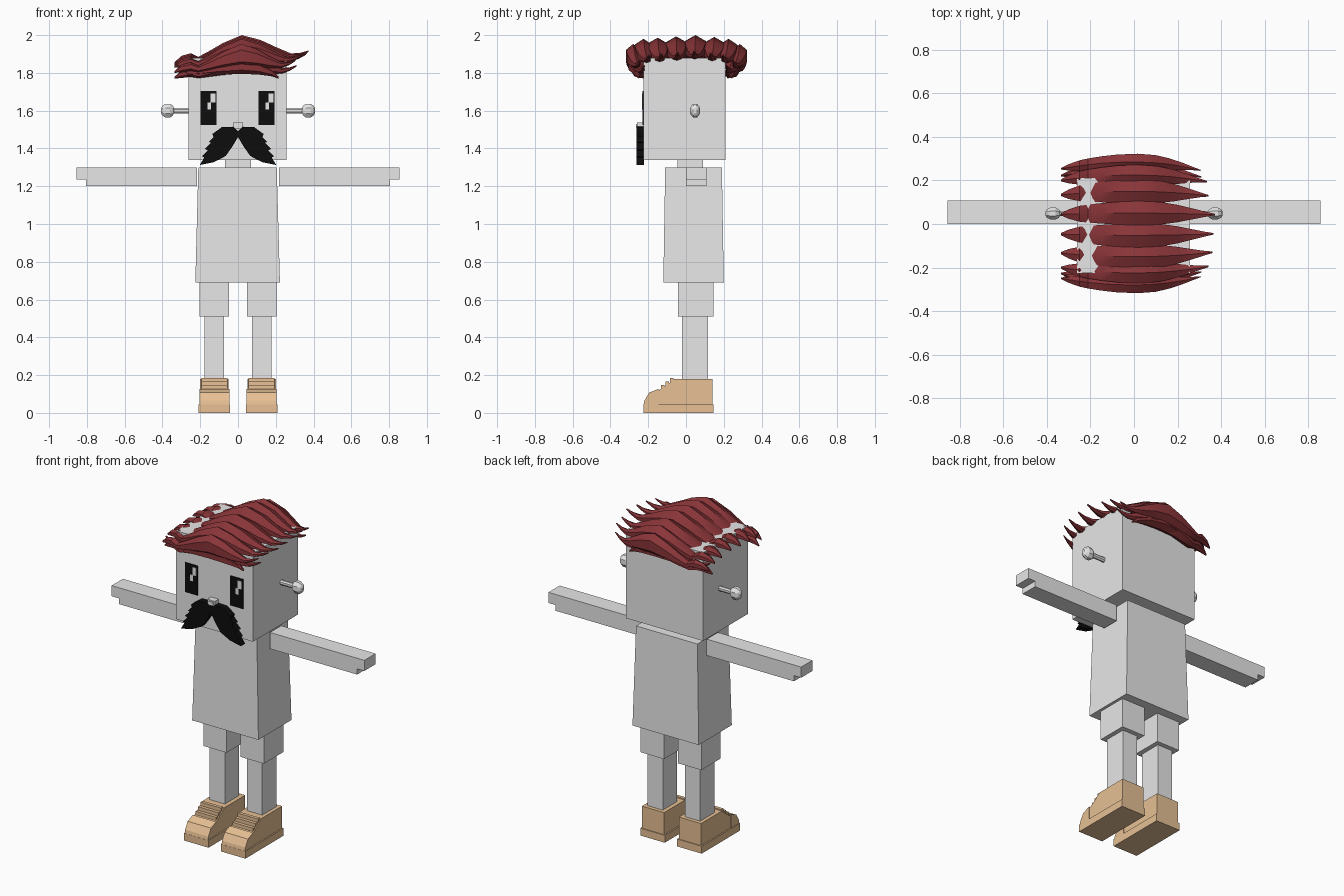
import bpy
import math
from mathutils import Matrix

cube = bpy.data.objects.get("Cube")
if cube:
    bpy.data.objects.remove(cube, do_unlink=True)


def material(name, r, g, b):
    m = bpy.data.materials.new(name)
    m.use_nodes = True
    m.diffuse_color = (r, g, b, 1)
    bsdf = m.node_tree.nodes["Principled BSDF"]
    bsdf.inputs["Base Color"].default_value = (r, g, b, 1)
    bsdf.inputs["Roughness"].default_value = 0.8
    return m


GREY = material("light grey", 0.8, 0.8, 0.8)
TAN = material("tan leather", 0.8, 0.53, 0.30)
RED = material("auburn hair", 0.25, 0.035, 0.04)
BLACK = material("black", 0.004, 0.004, 0.004)
WHITE = material("white", 0.9, 0.9, 0.9)


def mesh_object(name, verts, faces, mat):
    mesh = bpy.data.meshes.new(name)
    mesh.from_pydata(verts, [], faces)
    mesh.materials.append(mat)
    obj = bpy.data.objects.new(name, mesh)
    bpy.context.collection.objects.link(obj)
    return obj


def loft(name, rings, mat):
    """Skin equal-sized closed rings and cap both ends."""
    n = len(rings[0])
    verts = [p for ring in rings for p in ring]
    faces = [tuple(range(n)), tuple(range(len(verts) - n, len(verts)))]
    for k in range(len(rings) - 1):
        for i in range(n):
            j = (i + 1) % n
            faces.append((k * n + i, k * n + j, k * n + n + j, k * n + n + i))
    obj = mesh_object(name, verts, faces, mat)
    bpy.context.view_layer.objects.active = obj
    bpy.ops.object.select_all(action="DESELECT")
    obj.select_set(True)
    bpy.ops.object.mode_set(mode="EDIT")
    bpy.ops.mesh.select_all(action="SELECT")
    bpy.ops.mesh.normals_make_consistent(inside=False)
    bpy.ops.object.mode_set(mode="OBJECT")
    return obj


def block(name, x, y, z, mat, top_x=None, top_y=None):
    """Box from ranges, with an optional different top."""
    def rect(a, b, h):
        return [(a[0], b[0], h), (a[1], b[0], h), (a[1], b[1], h), (a[0], b[1], h)]
    return loft(name, [rect(x, y, z[0]), rect(top_x or x, top_y or y, z[1])], mat)


def side_profile(name, pts, x0, x1, mat):
    """Extrude a (y, z) outline across x."""
    return loft(name, [[(x, y, z) for y, z in pts] for x in (x0, x1)], mat)


def front_profile(name, pts, y0, y1, mat):
    """Extrude an (x, z) outline across y."""
    return loft(name, [[(x, y, z) for x, z in pts] for y in (y0, y1)], mat)


# Head, neck and tapered torso
block("head", (-0.262, 0.258), (-0.225, 0.21), (1.34, 1.88), GREY)
block("neck", (-0.07, 0.07), (-0.045, 0.09), (1.29, 1.345), GREY)
block("torso", (-0.226, 0.222), (-0.12, 0.2), (0.69, 1.3), GREY,
      (-0.21, 0.205), (-0.11, 0.19))

# Nose
block("nose", (-0.026, 0.026), (-0.26, -0.22), (1.505, 1.538), GREY)
block("nose_tip", (-0.016, 0.016), (-0.264, -0.255), (1.512, 1.53), GREY)

# Eyes with square highlights
for side, x in (("right", -0.198), ("left", 0.109)):
    block(side + "_eye", (x, x + 0.085), (-0.231, -0.224), (1.525, 1.705), BLACK)
    block(side + "_eye_upper_glint", (x + 0.052, x + 0.078), (-0.233, -0.23),
          (1.643, 1.692), WHITE)
    block(side + "_eye_lower_glint", (x + 0.036, x + 0.056), (-0.233, -0.23),
          (1.605, 1.643), WHITE)

# Jagged moustache half
half = [(0, 1.49), (0.025, 1.515), (0.085, 1.513), (0.135, 1.477), (0.13, 1.46),
        (0.155, 1.435), (0.143, 1.43), (0.175, 1.398), (0.16, 1.39), (0.19, 1.358),
        (0.178, 1.353), (0.203, 1.312), (0.13, 1.327), (0.065, 1.36),
        (0.03, 1.41), (0, 1.46)]

# Shoe outlines, seen from the side
upper = [(-0.215, 0.04), (-0.212, 0.06), (-0.19, 0.1), (-0.135, 0.125),
         (-0.1, 0.148), (-0.06, 0.18), (0.14, 0.18), (0.14, 0.04)]

for side, s in (("right", -1), ("left", 1)):
    def span(a, b):
        return sorted((s * a, s * b))

    front_profile(side + "_moustache", [(s * x, z) for x, z in half],
                  -0.262, -0.222, BLACK)

    # Arm and thinner hand
    block(side + "_arm", span(0.216, 0.806), (0, 0.108), (1.2, 1.3), GREY)
    block(side + "_hand", span(0.8, 0.855), (0, 0.108), (1.235, 1.3), GREY)

    # Ear: a stem with a faceted ball
    def ear_ring(x, ry, rz):
        turns = [math.tau * (i + 0.5) / 8 for i in range(8)]
        return [(s * x, 0.048 + ry * math.cos(t), 1.6 + rz * math.sin(t)) for t in turns]
    loft(side + "_ear", [ear_ring(x, r * 0.75, r) for x, r in (
        (0.25, 0.016), (0.34, 0.016), (0.345, 0.028), (0.36, 0.039),
        (0.385, 0.039), (0.4, 0.028), (0.407, 0.014))], GREY)

    # Leg
    block(side + "_shorts", span(0.047, 0.205), (-0.043, 0.145), (0.51, 0.69), GREY)
    block(side + "_leg", span(0.075, 0.178), (-0.02, 0.117), (0.17, 0.515), GREY)

    # Shoe: sole, upper, toe cap and lace strips
    block(side + "_sole", span(0.042, 0.208), (-0.225, 0.145), (0, 0.045), TAN)
    side_profile(side + "_shoe", upper, *span(0.05, 0.2), TAN)
    cap = [(-0.225, 0.04), (-0.22, 0.065), (-0.195, 0.107), (-0.145, 0.127),
           (-0.145, 0.04)]
    side_profile(side + "_toe_cap", cap, *span(0.046, 0.204), TAN)
    for k in range(3):
        y, z = -0.125 + 0.024 * k, 0.137 + 0.019 * k
        block(side + "_lace_%d" % (k + 1), span(0.056, 0.194), (y - 0.008, y + 0.012),
              (z - 0.015, z + 0.01), TAN)

# Hair lock stations: x, centre height, half width, half height
LOCK = [(-0.335, 1.85, 0.006, 0.005), (-0.3, 1.868, 0.025, 0.02),
        (-0.25, 1.878, 0.042, 0.024), (-0.21, 1.865, 0.048, 0.018),
        (-0.15, 1.885, 0.054, 0.03), (-0.08, 1.91, 0.06, 0.046),
        (0.02, 1.935, 0.064, 0.063), (0.12, 1.922, 0.06, 0.05),
        (0.2, 1.902, 0.046, 0.033), (0.28, 1.886, 0.026, 0.015),
        (0.33, 1.895, 0.013, 0.009), (0.372, 1.912, 0.004, 0.004)]
DROOP = [(-0.32, 1.835, 0.005, 0.004), (-0.26, 1.805, 0.02, 0.025),
         (-0.2, 1.81, 0.026, 0.026), (-0.1, 1.825, 0.038, 0.034),
         (0.02, 1.835, 0.045, 0.04), (0.11, 1.825, 0.038, 0.034),
         (0.18, 1.8, 0.018, 0.018), (0.215, 1.775, 0.004, 0.004)]


def hair_lock(name, stations, y0, dz=0, wide=1, reach=1):
    rings = []
    for x, z, w, h in stations:
        y = y0 * (1 - 0.12 * (x / 0.35) ** 2)
        x = x * reach if x > 0 else x
        rings.append([(x, y + wide * w * math.sin(math.tau * i / 6),
                       z + dz + h * math.cos(math.tau * i / 6)) for i in range(6)])
    obj = loft(name, rings, RED)
    bpy.ops.object.shade_smooth_by_angle(angle=math.radians(35))
    return obj


# Combed-over locks from front to back
rows = [(-0.28, -0.045, 0.68, 0.82), (-0.225, -0.018, 0.85, 0.92),
        (-0.15, -0.012, 1, 0.97), (-0.052, -0.005, 1, 0.98), (0.05, 0.002, 1, 1),
        (0.15, -0.008, 1, 0.92), (0.225, -0.018, 0.85, 0.9), (0.285, -0.045, 0.68, 0.82)]
for n, (y, dz, wide, reach) in enumerate(rows):
    hair_lock("hair_lock_%d" % (n + 1), LOCK, y, dz, wide, reach)

# Locks hanging over the brow and the nape
hair_lock("brow_lock", DROOP, -0.265)
hair_lock("brow_side_lock", LOCK, -0.255, -0.075, 0.7, 0.83)
hair_lock("nape_lock", DROOP, 0.25)
hair_lock("nape_side_lock", LOCK, 0.25, -0.075, 0.7, 0.83)
